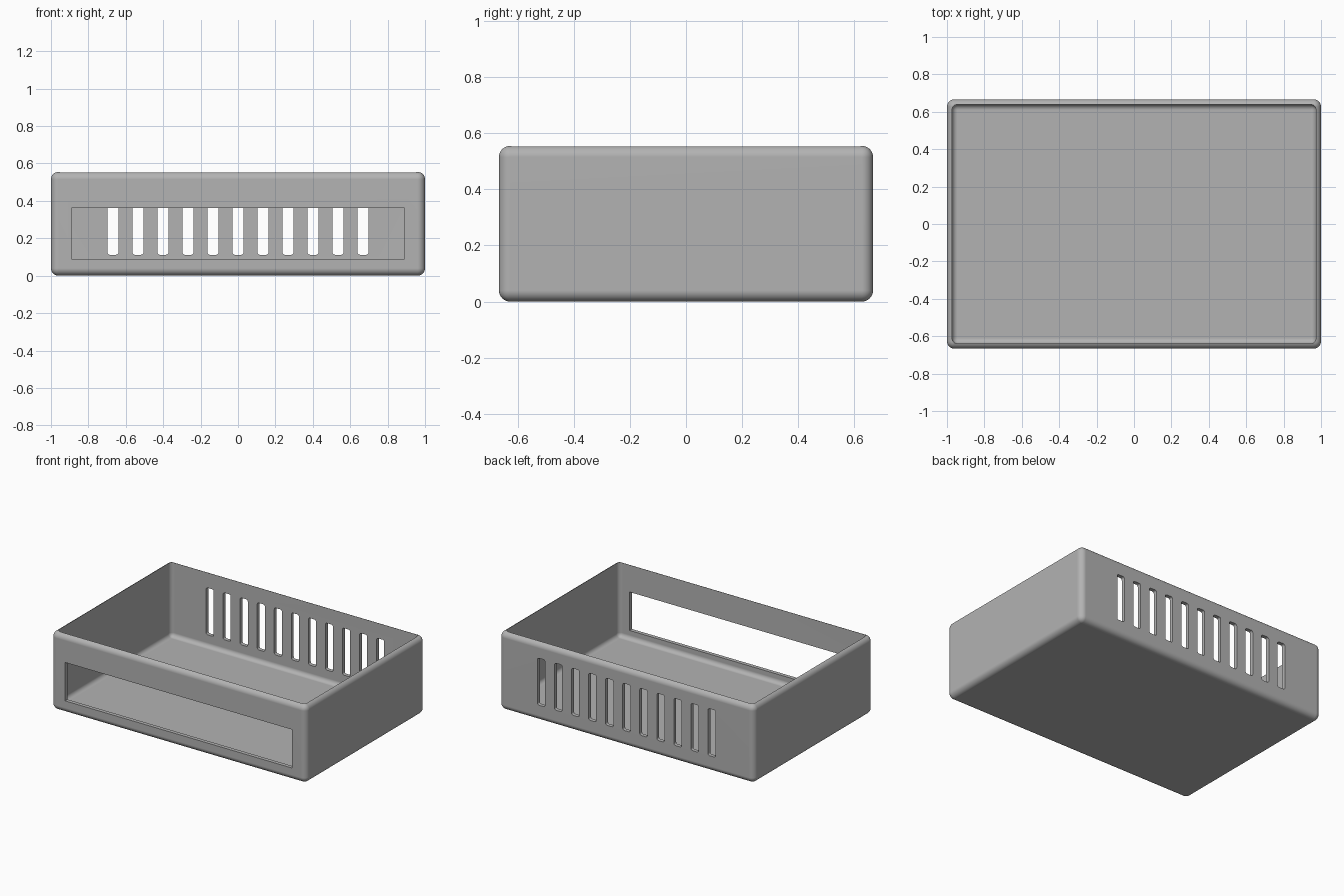
import bpy
import bmesh
import math

cube = bpy.data.objects.get("Cube")
if cube:
    bpy.data.objects.remove(cube, do_unlink=True)

WIDTH, DEPTH, HEIGHT = 2.0, 1.333, 0.555
WALL, RADIUS = 0.027, 0.04
SLOTS, PITCH = 11, 0.1337

grey = bpy.data.materials.new("grey plastic")
grey.use_nodes = True
colour = (0.45, 0.45, 0.45, 1)
grey.diffuse_color = colour
grey.node_tree.nodes["Principled BSDF"].inputs["Base Color"].default_value = colour


def box(name, low, high, radius=0, segments=8, axis=None):
    """Box between two corners; rounds all edges, or only those along one axis."""
    bm = bmesh.new()
    bmesh.ops.create_cube(bm, size=1)
    for v in bm.verts:
        for i in range(3):
            v.co[i] = low[i] if v.co[i] < 0 else high[i]
    if radius:
        edges = [e for e in bm.edges if axis is None
                 or abs(e.verts[0].co[axis] - e.verts[1].co[axis]) > 1e-5]
        bmesh.ops.bevel(bm, geom=edges, offset=radius, segments=segments,
                        profile=0.5, affect='EDGES')
    bmesh.ops.recalc_face_normals(bm, faces=bm.faces)
    mesh = bpy.data.meshes.new(name)
    bm.to_mesh(mesh)
    bm.free()
    mesh.materials.append(grey)
    obj = bpy.data.objects.new(name, mesh)
    bpy.context.collection.objects.link(obj)
    return obj


def cut(target, cutter):
    """Subtract the cutter from the target and discard it."""
    cutter.hide_render = True
    bpy.context.view_layer.objects.active = target
    mod = target.modifiers.new("cut", 'BOOLEAN')
    mod.operation, mod.solver, mod.object = 'DIFFERENCE', 'EXACT', cutter
    bpy.ops.object.modifier_apply(modifier=mod.name)
    bpy.data.objects.remove(cutter, do_unlink=True)


# Rounded outer shell
x, y = WIDTH / 2, DEPTH / 2
tray = box("tray", (-x, -y, 0), (x, y, HEIGHT), RADIUS)

# Open cavity with a filleted floor
cut(tray, box("cavity", (WALL - x, WALL - y, WALL),
              (x - WALL, y - WALL, HEIGHT + 0.3), 0.03, 6))

# Wide front window
cut(tray, box("front_window", (-0.89, -y - 0.1, 0.0885), (0.89, -y + 0.1, 0.361)))

# Row of vent slots in the back wall
for i in range(SLOTS):
    cx = (i - (SLOTS - 1) / 2) * PITCH
    cut(tray, box("vent_slot", (cx - 0.03, y - 0.1, 0.112),
                  (cx + 0.03, y + 0.1, 0.445), 0.013, 4, axis=1))

# Smooth fillets, crisp cut edges, flat walls
bpy.ops.object.select_all(action='DESELECT')
tray.select_set(True)
bpy.context.view_layer.objects.active = tray
bpy.ops.object.shade_smooth_by_angle(angle=math.radians(35))
flat = tray.modifiers.new("flat_walls", 'WEIGHTED_NORMAL')
flat.keep_sharp = True
